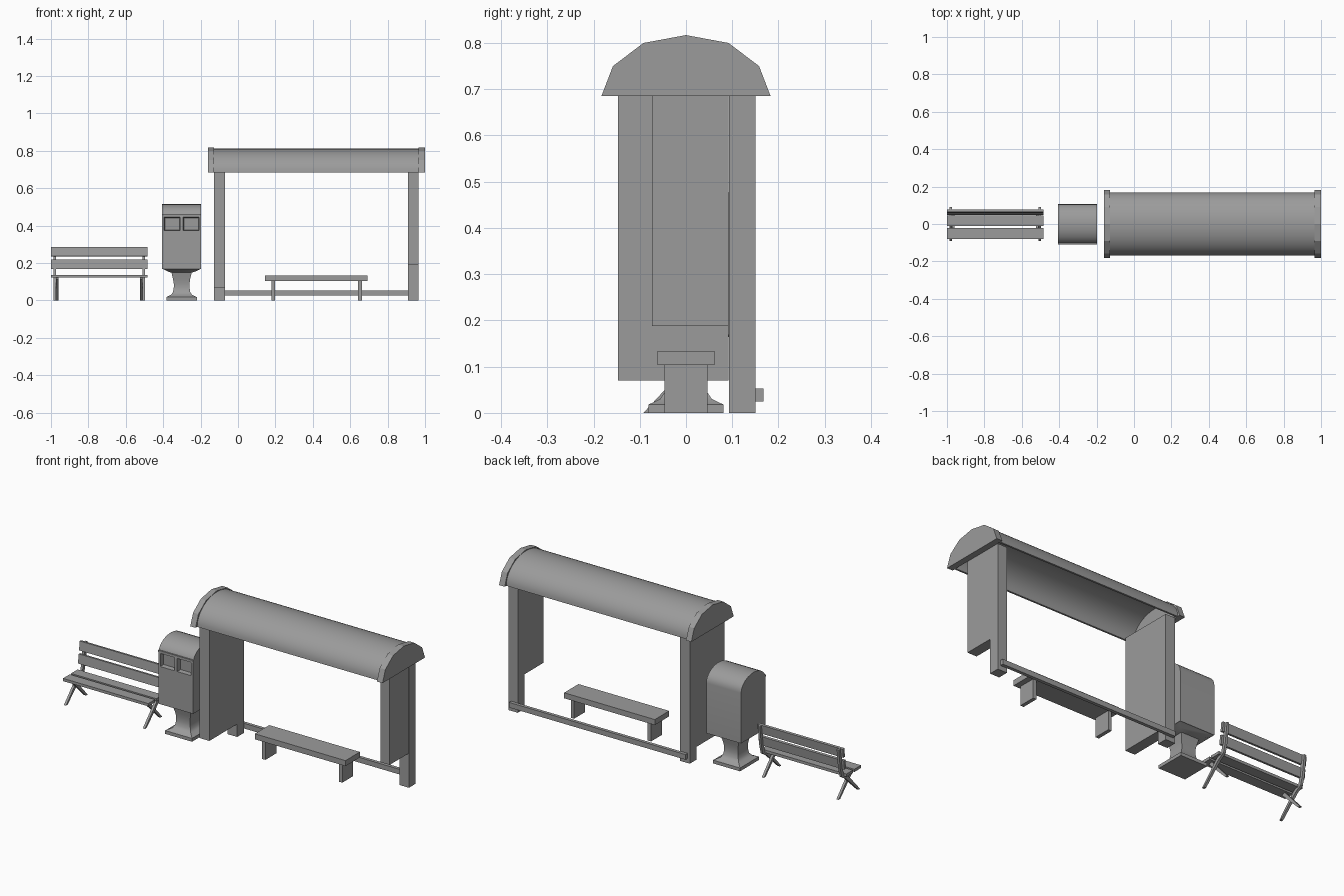
import bpy, bmesh, math
from mathutils import Vector

if "Cube" in bpy.data.objects:
    bpy.data.objects.remove(bpy.data.objects["Cube"])

GREY = bpy.data.materials.new("dark_grey")
GREY.diffuse_color = (0.33, 0.33, 0.33, 1)
GREY.use_nodes = True
GREY.node_tree.nodes["Principled BSDF"].inputs["Base Color"].default_value = GREY.diffuse_color


def finish(name, bm):
    bmesh.ops.recalc_face_normals(bm, faces=bm.faces)
    me = bpy.data.meshes.new(name)
    bm.to_mesh(me)
    bm.free()
    me.materials.append(GREY)
    ob = bpy.data.objects.new(name, me)
    bpy.context.collection.objects.link(ob)
    return ob


def box(name, x, y, z):
    bm = bmesh.new()
    bmesh.ops.create_cube(bm, size=1)
    for v in bm.verts:
        v.co = [r[0] + (c + 0.5) * (r[1] - r[0]) for c, r in zip(v.co, (x, y, z))]
    return finish(name, bm)


def prism(name, profile, x0, x1):
    """Extrude a closed (y, z) outline along x."""
    bm = bmesh.new()
    face = bm.faces.new([bm.verts.new((x0, y, z)) for y, z in profile])
    new = bmesh.ops.extrude_face_region(bm, geom=[face])["geom"]
    bmesh.ops.translate(bm, vec=(x1 - x0, 0, 0),
                        verts=[g for g in new if isinstance(g, bmesh.types.BMVert)])
    bmesh.ops.recalc_face_normals(bm, faces=bm.faces)
    return finish(name, bm)


def arch(a, b, z, n):
    return [(a * math.cos(math.pi * i / n), z + b * math.sin(math.pi * i / n)) for i in range(n + 1)]


def bar(path, t):
    """Outline of a flat bar of thickness t that follows a (y, z) path."""
    pts = [Vector(p) for p in path]
    left, right = [], []
    for i, p in enumerate(pts):
        d = (pts[min(i + 1, len(pts) - 1)] - pts[max(i - 1, 0)]).normalized()
        n = Vector((-d.y, d.x)) * t / 2
        left.append(p + n)
        right.append(p - n)
    return [tuple(p) for p in left + right[::-1]]


def smooth(ob, angle=30):
    bpy.ops.object.select_all(action='DESELECT')
    ob.select_set(True)
    bpy.context.view_layer.objects.active = ob
    bpy.ops.object.shade_smooth_by_angle(angle=math.radians(angle))


# Shelter roof: curved shell between two faceted end caps
shell = arch(0.169, 0.126, 0.685, 24) + arch(0.159, 0.116, 0.685, 24)[::-1]
smooth(prism("roof_shell", shell, -0.13, 0.968))
half = [(0.183, 0.685), (0.158, 0.75), (0.092, 0.80)]
cap = half + [(0, 0.817)] + [(-y, z) for y, z in half[::-1]]
prism("roof_cap_left", cap, -0.16, -0.128)
prism("roof_cap_right", cap, 0.966, 1.0)

# Shelter posts, side panels and back rail
for side, x, front, low in (("left", (-0.128, -0.07), -0.147, 0.07),
                            ("right", (0.91, 0.966), -0.073, 0.188)):
    box("post_" + side, x, (0.093, 0.15), (0, 0.685))
    box("side_panel_" + side, x, (front, 0.0915), (low, 0.685))
box("back_rail", (-0.115, 0.95), (0.15, 0.168), (0.025, 0.053))

# Shelter seat
box("shelter_seat", (0.145, 0.692), (-0.062, 0.062), (0.104, 0.134))
for i, x in enumerate((0.178, 0.642)):
    box(f"shelter_seat_leg_{i + 1}", (x, x + 0.02), (-0.047, 0.047), (0, 0.104))

# Litter bin body with arched lid and two recessed openings
BX, BW = -0.3015, 0.105
body = prism("bin_body", [(-0.106, 0.168), (0.106, 0.168)] + arch(0.106, 0.073, 0.442, 14),
             BX - BW, BX + BW)
smooth(body)
for i, s in enumerate((-1, 1)):
    cx = BX + s * 0.051
    cut = box(f"bin_opening_cutter_{i + 1}", (cx - 0.046, cx + 0.046), (-0.13, -0.082), (0.37, 0.448))
    for v in cut.data.vertices:  # sides slope inward
        if v.co.y > -0.1:
            v.co.x += (cx - v.co.x) * 0.16
            v.co.z += (0.409 - v.co.z) * 0.16
    cut.hide_render = True
    cut.hide_viewport = True
    m = body.modifiers.new("opening", 'BOOLEAN')
    m.object = cut
    m.solver = 'EXACT'
# Lid lip over the openings
box("bin_lip", (BX - BW, BX + BW), (-0.109, -0.098), (0.451, 0.461))

# Bin pedestal: square section lofted through half-widths
bm = bmesh.new()
rings = []
for w, z in ((0.081, 0), (0.081, 0.018), (0.056, 0.03), (0.046, 0.045), (0.042, 0.07),
             (0.042, 0.09), (0.046, 0.115), (0.054, 0.148), (0.075, 0.155), (BW, 0.17)):
    rings.append([bm.verts.new((BX + sx * w, sy * w, z))
                  for sx, sy in ((-1, -1), (1, -1), (1, 1), (-1, 1))])
for a, b in zip(rings, rings[1:]):
    for i in range(4):
        j = (i + 1) % 4
        bm.faces.new((a[i], a[j], b[j], b[i]))
bm.faces.new(rings[0])
bm.faces.new(rings[-1])
smooth(finish("bin_pedestal", bm), 35)

# Park bench slats
span = (-1.0, -0.485)
box("bench_seat_front", span, (-0.08, -0.022), (0.122, 0.137))
box("bench_seat_rear", span, (-0.01, 0.046), (0.122, 0.137))
prism("bench_back_lower", bar([(0.056, 0.168), (0.062, 0.218)], 0.014), *span)
prism("bench_back_upper", bar([(0.065, 0.236), (0.071, 0.285)], 0.014), *span)

# Bench side frames: bent back bar running to the front foot, crossed by a rear leg
long_bar = bar([(-0.085, 0), (0.02, 0.106), (0.058, 0.13), (0.069, 0.175), (0.082, 0.282)], 0.02)
short_bar = bar([(0.068, 0), (-0.048, 0.122)], 0.02)
for i, x in enumerate((-0.986, -0.51)):
    s = 1 if i == 0 else -1
    prism(f"bench_back_bar_{i + 1}", long_bar, x, x + 0.013)
    prism(f"bench_rear_leg_{i + 1}", short_bar, x + s * 0.013, x + s * 0.013 + 0.013)

# Rest the slanted bench feet flat on the ground
for ob in bpy.data.objects:
    for v in ob.data.vertices:
        if v.co.z < 0.009:
            v.co.z = 0
